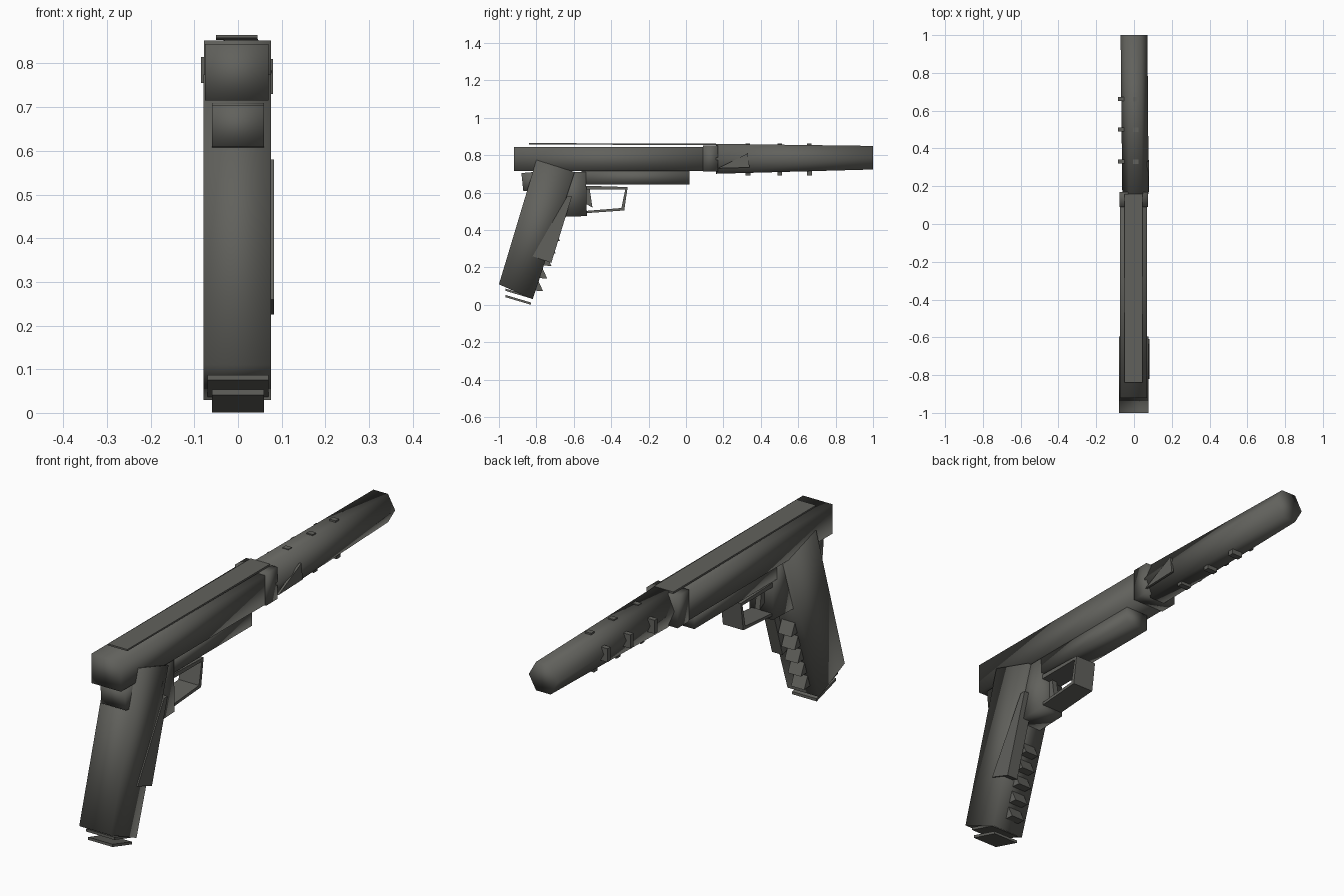
import bpy, math
from mathutils import Vector

cube = bpy.data.objects.get("Cube")
if cube:
    bpy.data.objects.remove(cube, do_unlink=True)

gunmetal = bpy.data.materials.new("dark gunmetal")
gunmetal.use_nodes = True
colour = (0.12, 0.12, 0.108, 1)
gunmetal.diffuse_color = colour
gunmetal.node_tree.nodes["Principled BSDF"].inputs["Base Color"].default_value = colour


def build(name, verts, faces, smooth=True):
    mesh = bpy.data.meshes.new(name)
    mesh.from_pydata(verts, [], faces)
    mesh.materials.append(gunmetal)
    for p in mesh.polygons:
        p.use_smooth = smooth
    mesh.update()
    obj = bpy.data.objects.new(name, mesh)
    bpy.context.collection.objects.link(obj)
    return obj


def prism(name, profile, x0, x1, smooth=True):
    """Extrude a clockwise side profile of (y, z) points from x0 to x1."""
    n = len(profile)
    verts = [(x, y, z) for x in (x0, x1) for y, z in profile]
    sides = [(i, (i + 1) % n, n + (i + 1) % n, n + i) for i in range(n)]
    return build(name, verts, [tuple(reversed(range(n))), tuple(range(n, 2 * n))] + sides, smooth)


def block(name, x0, x1, y0, y1, z0, z1, smooth=True):
    return prism(name, [(y0, z0), (y1, z0), (y1, z1), (y0, z1)], x0, x1, smooth)


def tube(name, rings, sides=6):
    """Loft flat-topped rings of (y, centre x, centre z, half width, half height)."""
    verts = []
    for y, cx, cz, rx, rz in rings:
        for k in range(sides):
            a = math.tau * k / sides
            verts.append((cx + rx * math.cos(a), y, cz + rz * math.sin(a) / math.sin(math.pi / 3)))
    faces = [tuple(range(sides)), tuple(reversed(range(len(verts) - sides, len(verts))))]
    for r in range(len(rings) - 1):
        for k in range(sides):
            a, b = r * sides + k, r * sides + (k + 1) % sides
            faces.append((a, a + sides, b + sides, b))
    return build(name, verts, faces)


# Slide, sight strip and lower frame
block("slide", -0.075, 0.07, -0.92, 0.16, 0.715, 0.845)
prism("sight_strip", [(-0.84, 0.858), (0.16, 0.854), (0.16, 0.862), (-0.84, 0.865)], -0.05, 0.045, False)
block("lower_frame", -0.055, 0.055, -0.56, 0.02, 0.645, 0.72)
block("slide_collar", -0.078, 0.075, 0.09, 0.17, 0.712, 0.853)

# Tapered suppressor with small raised flaps
tube("suppressor", [(0.16, 0.008, 0.781, 0.07, 0.08), (1.0, 0, 0.787, 0.071, 0.063)])
for y in (0.33, 0.5, 0.66):
    block("side_flap", -0.085, -0.05, y - 0.01, y + 0.012, 0.755, 0.815, False)
    block("under_flap", -0.02, 0.03, y - 0.012, y + 0.014, 0.693, 0.72, False)
    block("top_flap", -0.005, 0.025, y - 0.012, y + 0.012, 0.84, 0.862, False)
prism("latch_flap", [(0.17, 0.73), (0.34, 0.735), (0.33, 0.81)], 0.07, 0.08, False)

# Raked grip and tang
prism("grip", [(-1.0, 0.11), (-0.82, 0.03), (-0.595, 0.71), (-0.8, 0.775)], -0.079, 0.076)
prism("tang", [(-0.87, 0.61), (-0.76, 0.6), (-0.76, 0.715), (-0.88, 0.705)], -0.06, 0.06)
prism("grip_front_panel", [(-0.82, 0.26), (-0.72, 0.225), (-0.61, 0.58), (-0.635, 0.58)], 0.03, 0.082, False)

# Finger ridges following the front edge of the grip
low, high = Vector((-0.82, 0.03)), Vector((-0.66, 0.51))
for i in range(5):
    y, z = low.lerp(high, 0.1 + i * 0.14)
    prism("finger_ridge", [(y - 0.02, z), (y + 0.04, z - 0.005), (y + 0.015, z + 0.05)], -0.045, 0.02, False)

# Tilted plates at the grip bottom
for drop, x0, x1 in ((0, -0.07, 0.07), (0.034, -0.06, 0.06)):
    prism("base_plate", [(-0.965, 0.075 - drop), (-0.83, 0.035 - drop),
                         (-0.83, 0.047 - drop), (-0.965, 0.087 - drop)], x0, x1, False)

# Trigger housing and open trigger guard
prism("trigger_housing", [(-0.68, 0.47), (-0.53, 0.475), (-0.535, 0.71), (-0.66, 0.71)], -0.055, 0.06)
outer = [(-0.54, 0.49), (-0.33, 0.505), (-0.312, 0.63), (-0.54, 0.637)]
inner = [(-0.54, 0.502), (-0.345, 0.518), (-0.325, 0.617), (-0.54, 0.617)]
for i, part in enumerate(("guard_bottom", "guard_front", "guard_top")):
    prism(part, [outer[i], outer[i + 1], inner[i + 1], inner[i]], -0.05, 0.05, False)
prism("trigger", [(-0.535, 0.54), (-0.5, 0.52), (-0.515, 0.62), (-0.54, 0.62)], -0.012, 0.012, False)
